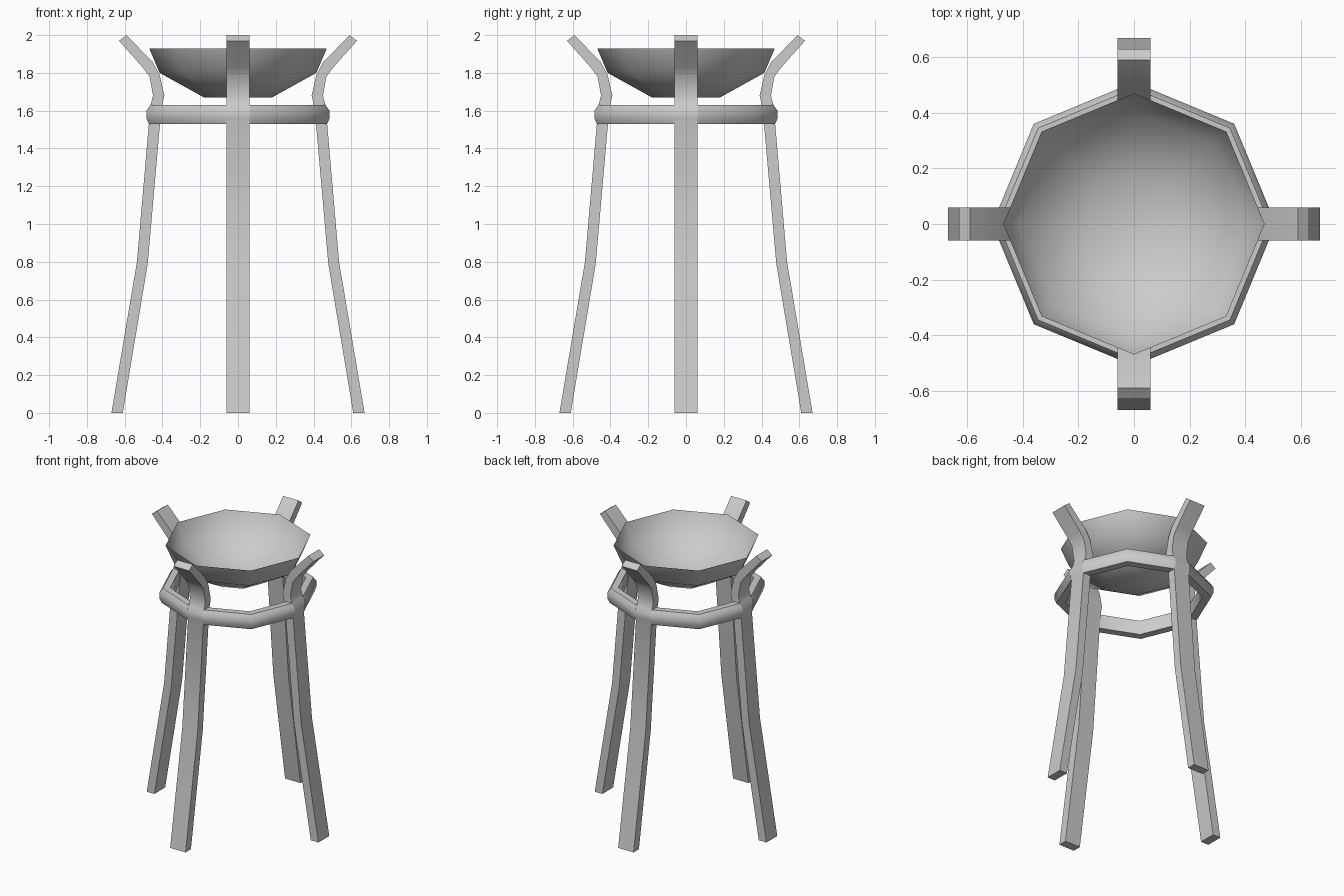
import bpy, bmesh, math
from mathutils import Matrix, Vector

if "Cube" in bpy.data.objects:
    bpy.data.objects.remove(bpy.data.objects["Cube"])


def make_object(name, bm, angle=50):
    bmesh.ops.recalc_face_normals(bm, faces=bm.faces[:])
    me = bpy.data.meshes.new(name)
    bm.to_mesh(me)
    bm.free()
    ob = bpy.data.objects.new(name, me)
    bpy.context.collection.objects.link(ob)
    bpy.ops.object.select_all(action='DESELECT')
    ob.select_set(True)
    bpy.context.view_layer.objects.active = ob
    bpy.ops.object.shade_smooth_by_angle(angle=math.radians(angle))
    return ob


def loft(bm, sections):
    """Join matching closed cross-sections and cap both ends."""
    rows = [[bm.verts.new(p) for p in s] for s in sections]
    n = len(rows[0])
    for a, b in zip(rows, rows[1:]):
        for i in range(n):
            j = (i + 1) % n
            bm.faces.new((a[i], a[j], b[j], b[i]))
    bm.faces.new(rows[0])
    bm.faces.new(rows[-1])


HALF = 0.06  # half width of a leg

# Leg stations: outer radius, outer z, inner radius, inner z
leg_profile = [
    (0.67, 0.0, 0.61, 0.0), (0.535, 0.80, 0.478, 0.79),
    (0.472, 1.53, 0.413, 1.53), (0.482, 1.56, 0.410, 1.56),
    (0.482, 1.60, 0.405, 1.60), (0.463, 1.63, 0.401, 1.63),
    (0.450, 1.68, 0.390, 1.68), (0.468, 1.78, 0.415, 1.79),
    (0.505, 1.83, 0.450, 1.855), (0.63, 1.97, 0.59, 2.0),
]

# Ring cross-section: corner radius of the octagon, z
ring_profile = [(0.44, 1.53), (0.497, 1.53), (0.51, 1.56),
                (0.51, 1.60), (0.488, 1.63), (0.44, 1.63)]
slope = math.tan(math.pi / 8)
c = math.cos(math.pi / 4)

for k, side in enumerate(("right", "back", "left", "front")):
    turn = Matrix.Rotation(k * math.pi / 2, 4, 'Z')

    # Bent leg with outward curled tip
    bm = bmesh.new()
    loft(bm, [[(ro, -HALF, zo), (ro, HALF, zo), (ri, HALF, zi), (ri, -HALF, zi)]
              for ro, zo, ri, zi in leg_profile])
    bm.transform(turn)
    make_object(side + "_leg", bm)

    # Ring quarter running from this leg to the next
    bm = bmesh.new()
    loft(bm, [
        [(r - slope * HALF, HALF, z) for r, z in ring_profile],
        [(r * c, r * c, z) for r, z in ring_profile],
        [(HALF, r - slope * HALF, z) for r, z in ring_profile],
    ])
    bm.transform(turn)
    make_object(side + "_ring_section", bm)

# Open eight-sided bowl, a single thin shell
bm = bmesh.new()
rows = [[bm.verts.new((r * math.cos(i * math.pi / 4), r * math.sin(i * math.pi / 4), z))
         for i in range(8)]
        for r, z in ((0.18, 1.67), (0.415, 1.80), (0.47, 1.93))]
bm.faces.new(rows[0])
for a, b in zip(rows, rows[1:]):
    for i in range(8):
        j = (i + 1) % 8
        bm.faces.new((a[i], a[j], b[j], b[i]))
make_object("bowl", bm)
